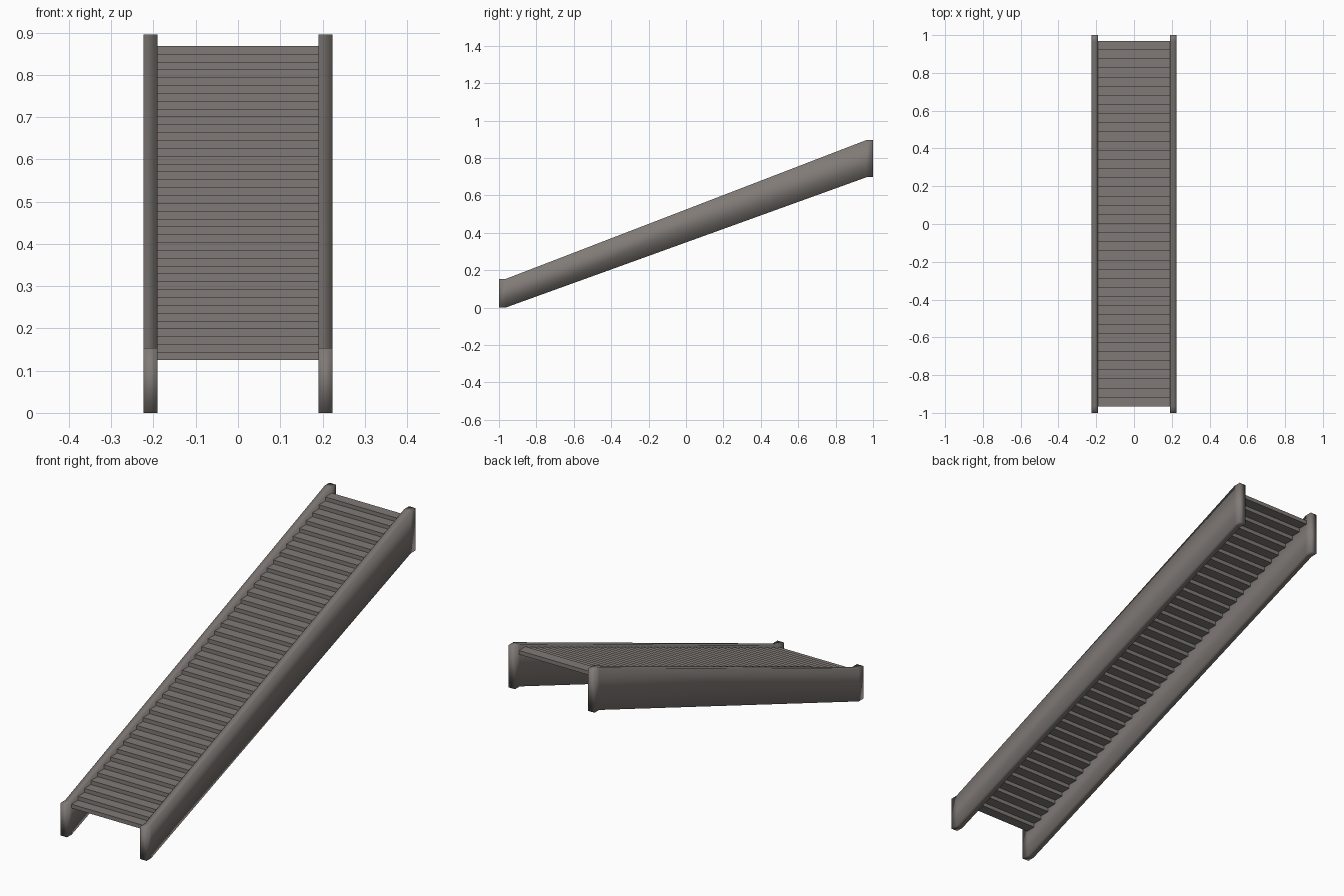
import bpy, bmesh

if "Cube" in bpy.data.objects:
    bpy.data.objects.remove(bpy.data.objects["Cube"])

stone = bpy.data.materials.new("warm grey stone")
stone.diffuse_color = (0.216, 0.195, 0.181, 1)
stone.use_nodes = True
stone.node_tree.nodes["Principled BSDF"].inputs["Base Color"].default_value = stone.diffuse_color


def finish(name, bm, smooth):
    bmesh.ops.recalc_face_normals(bm, faces=bm.faces)
    for f in bm.faces:
        f.smooth = smooth
    me = bpy.data.meshes.new(name)
    bm.to_mesh(me)
    bm.free()
    me.materials.append(stone)
    ob = bpy.data.objects.new(name, me)
    bpy.context.collection.objects.link(ob)
    return ob


# Side rails: sloped profile with short level ends, extruded across x
profile = [(-1, 0), (-0.965, 0), (0.965, 0.697), (1, 0.697),
           (1, 0.896), (0.965, 0.896), (-0.965, 0.153), (-1, 0.153)]


def rail(name, x0, x1):
    bm = bmesh.new()
    a = [bm.verts.new((x0, y, z)) for y, z in profile]
    b = [bm.verts.new((x1, y, z)) for y, z in profile]
    n = len(profile)
    for i in range(n):
        j = (i + 1) % n
        bm.faces.new((a[i], a[j], b[j], b[i]))
    # each side as level end, sloped middle, level end
    for v in (a, b):
        for q in ((0, 1, 6, 7), (1, 2, 5, 6), (2, 3, 4, 5)):
            bm.faces.new([v[k] for k in q])
    finish(name, bm, True)


rail("left_rail", -0.224, -0.19)
rail("right_rail", 0.19, 0.224)

# Treads: forty thin slabs, each resting one rise above the last
count, y0, z0 = 40, -0.967, 0.125
run, rise = 1.937 / count, 0.743 / count
for i in range(count):
    bm = bmesh.new()
    bmesh.ops.create_cube(bm, size=1)
    for v in bm.verts:
        v.co.x *= 0.382
        v.co.y = y0 + run * (i + 0.5 + v.co.y)
        v.co.z = z0 + rise * (i + 0.5 + v.co.z)
    finish(f"tread_{i + 1:02d}", bm, False)
